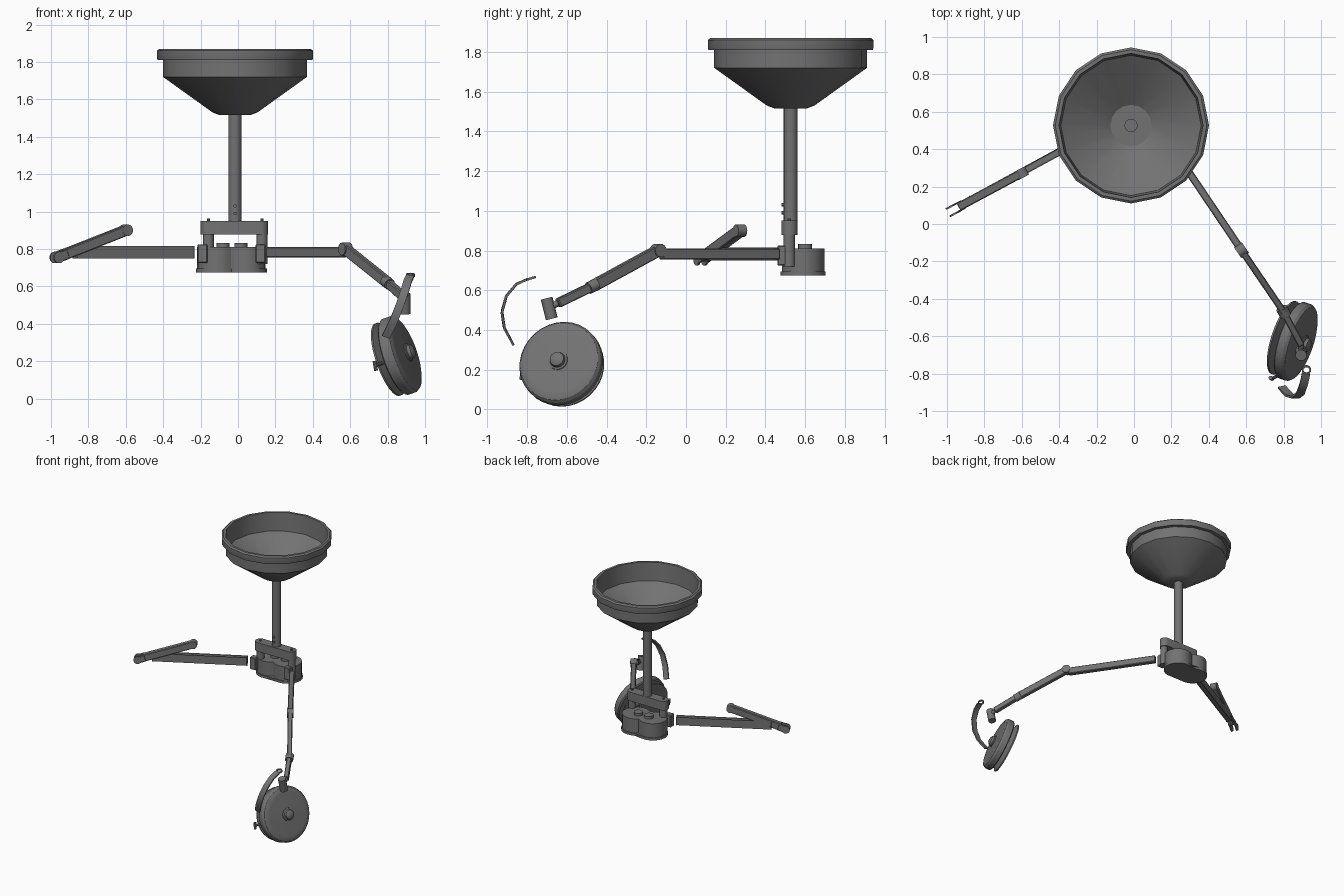
import bpy, bmesh, math
from mathutils import Vector, Matrix

if "Cube" in bpy.data.objects:
    bpy.data.objects.remove(bpy.data.objects["Cube"], do_unlink=True)

grey = bpy.data.materials.new("dark_grey_metal")
grey.use_nodes = True
colour = (0.17, 0.17, 0.17, 1)
grey.diffuse_color = colour
grey.node_tree.nodes["Principled BSDF"].inputs["Base Color"].default_value = colour
parts = []


def finish(name, bm):
    bmesh.ops.recalc_face_normals(bm, faces=bm.faces)
    mesh = bpy.data.meshes.new(name)
    bm.to_mesh(mesh)
    bm.free()
    mesh.materials.append(grey)
    ob = bpy.data.objects.new(name, mesh)
    bpy.context.collection.objects.link(ob)
    parts.append(ob)
    return ob


def lathe(name, profile, origin, axis=(0, 0, 1), sides=16):
    """Spin (radius, height) points about an axis."""
    bm = bmesh.new()
    verts = [bm.verts.new((r, 0, h)) for r, h in profile]
    edges = [bm.edges.new(p) for p in zip(verts, verts[1:])]
    bmesh.ops.spin(bm, geom=verts + edges, cent=(0, 0, 0), axis=(0, 0, 1),
                   angle=math.tau, steps=sides, use_merge=True)
    bmesh.ops.remove_doubles(bm, verts=bm.verts, dist=0.0005)
    turn = Vector(axis).to_track_quat('Z', 'Y').to_matrix().to_4x4()
    bm.transform(Matrix.Translation(origin) @ turn)
    return finish(name, bm)


def rod(name, a, b, r, sides=16):
    a, b = Vector(a), Vector(b)
    n = (b - a).length
    return lathe(name, [(0, 0), (r, 0), (r, n), (0, n)], a, b - a, sides)


def bar(name, a, b, width, height):
    """Rectangular beam from a to b."""
    a, b = Vector(a), Vector(b)
    bm = bmesh.new()
    bmesh.ops.create_cube(bm, size=1)
    bm.transform(Matrix.Translation((a + b) / 2)
                 @ (b - a).to_track_quat('X', 'Z').to_matrix().to_4x4()
                 @ Matrix.Diagonal(((b - a).length, width, height, 1)))
    bmesh.ops.bevel(bm, geom=bm.edges[:], offset=0.005, segments=1, affect='EDGES')
    return finish(name, bm)


def pivot(name, at, along, r, width):
    """Sideways hinge barrel."""
    side = Vector(along).cross((0, 0, 1)).normalized() * width / 2
    return rod(name, Vector(at) - side, Vector(at) + side, r)


def twin_lobe(name, centre, gap, r, half_angle, z0, z1):
    """Prism with two rounded ends."""
    bm = bmesh.new()
    outline = []
    for sign in (1, -1):
        for i in range(17):
            a = math.radians(half_angle) * (i / 8 - 1)
            outline.append(bm.verts.new((centre[0] + sign * (gap + r * math.cos(a)),
                                         centre[1] + sign * r * math.sin(a), z0)))
    bmesh.ops.remove_doubles(bm, verts=bm.verts, dist=0.0005)
    face = bm.faces.new([v for v in outline if v.is_valid])
    top = bmesh.ops.extrude_face_region(bm, geom=[face])["geom"]
    bmesh.ops.translate(bm, vec=(0, 0, z1 - z0),
                        verts=[g for g in top if isinstance(g, bmesh.types.BMVert)])
    return finish(name, bm)


# Ceiling bowl and pole
hub = Vector((-0.016, 0.527, 0))
lathe("ceiling_bowl", [(0, 1.515), (0.08, 1.515), (0.12, 1.53), (0.385, 1.72), (0.385, 1.81),
                       (0.414, 1.81), (0.417, 1.82), (0.417, 1.86), (0.405, 1.87), (0.385, 1.87),
                       (0.375, 1.72), (0.11, 1.54), (0, 1.54)], hub)
rod("pole", hub + Vector((0, 0, 0.88)), hub + Vector((0, 0, 1.56)), 0.035)
for z in (0.99, 1.03):
    rod("pole_screw", hub + Vector((0, 0, z)), hub + Vector((0, -0.045, z)), 0.009, 8)

# Bracket below the pole
twin_lobe("bracket_plate", (-0.02, 0.522), 0.14, 0.04, 90, 0.877, 0.95)
for x in (-0.158, 0.128):
    rod("bracket_post", (x, 0.52, 0.72), (x, 0.52, 0.88), 0.029)
    rod("bracket_bolt", (x, 0.52, 0.94), (x, 0.52, 0.962), 0.009, 8)

# Twin housing
twin_lobe("housing", (-0.035, 0.59), 0.075, 0.108, 133, 0.69, 0.81)
twin_lobe("housing_flange", (-0.035, 0.59), 0.075, 0.114, 133, 0.675, 0.695)
for x in (-0.08, 0.015):
    rod("housing_knob", (x, 0.6, 0.8), (x, 0.6, 0.832), 0.035)
for x in (-0.19, 0.12):
    bar("arm_mount", (x - 0.027, 0.485, 0.775), (x + 0.027, 0.485, 0.775), 0.05, 0.1)

# Left arm carrying the lamp
knee = Vector((0.575, -0.14, 0.80))
wrist = Vector((0.80, -0.47, 0.62))
tip = Vector((0.893, -0.645, 0.535))
shoulder = Vector((0.167, 0.465, 0.782))
bar("left_upper_arm", shoulder, (0.565, -0.125, 0.782), 0.04, 0.056)
bar("left_forearm", knee, wrist, 0.036, 0.058)
pivot("left_knee", knee, wrist - knee, 0.034, 0.05)
step = (tip - wrist).normalized() * 0.025
rod("wrist_collar", wrist - step, wrist + step, 0.031)
bar("left_wrist_arm", wrist, tip, 0.036, 0.046)
rod("wrist_neck", tip, (0.895, -0.69, 0.512), 0.016)
rod("lamp_swivel", (0.893, -0.676, 0.456), (0.893, -0.702, 0.56), 0.03)

# Right arm, folded back over itself
elbow = Vector((-0.968, 0.075, 0.755))
end = Vector((-0.60, 0.272, 0.90))
bar("right_upper_arm", (-0.246, 0.47, 0.782), (-0.87, 0.13, 0.782), 0.04, 0.056)
fold = end - elbow
side = fold.cross((0, 0, 1)).normalized() * 0.022
bar("right_forearm", elbow + fold * 0.1, end, 0.046, 0.056)
for s in (-1, 1):
    bar("elbow_fork", elbow + side * s, elbow + fold * 0.14 + side * s, 0.008, 0.056)
    pivot("elbow_disc", elbow + side * s, fold, 0.031, 0.01)
pivot("right_end_joint", end, fold, 0.031, 0.05)

# Lamp head: reflector, drum and rear knob
axis = Vector((0.90, -0.30, 0.31)).normalized()
centre = Vector((0.853, -0.625, 0.227))
lathe("lamp_reflector", [(0, -0.035), (0.12, -0.042), (0.195, -0.062), (0.205, -0.06),
                         (0.205, -0.05), (0.14, -0.025), (0.14, -0.01), (0, -0.01)],
      centre, axis, 32)
lathe("lamp_drum", [(0, -0.018), (0.205, -0.018), (0.215, -0.01), (0.215, 0.03), (0.205, 0.045),
                    (0.18, 0.055), (0.165, 0.055), (0.06, 0.062), (0, 0.062)], centre, axis, 32)
lathe("lamp_knob", [(0.05, 0.055), (0.05, 0.068), (0.04, 0.072), (0.036, 0.088), (0.02, 0.097),
                    (0, 0.098)], centre, axis, 20)
rod("lamp_pin", (0.79, -0.80, 0.195), (0.74, -0.825, 0.18), 0.009, 10)
rod("lamp_pin_grip", (0.738, -0.828, 0.15), (0.73, -0.822, 0.2), 0.011, 10)

# Curved strap handle with its end ring
path = [Vector(p) for p in ((0.79, -0.872, 0.33), (0.83, -0.915, 0.41), (0.862, -0.927, 0.49),
                            (0.89, -0.905, 0.57), (0.908, -0.855, 0.63), (0.92, -0.80, 0.655))]
bm = bmesh.new()
rows = []
for i, p in enumerate(path):
    run = (path[min(i + 1, len(path) - 1)] - path[max(i - 1, 0)]).normalized()
    across = (Vector((1, 0, 0)) - run * run.x).normalized() * 0.022
    out = run.cross(across).normalized() * 0.006
    rows.append([bm.verts.new(p + across * s + out * t)
                 for s, t in ((-1, -1), (1, -1), (1, 1), (-1, 1))])
for lo, hi in zip(rows, rows[1:]):
    for k in range(4):
        bm.faces.new((lo[k], lo[(k + 1) % 4], hi[(k + 1) % 4], hi[k]))
bm.faces.new(rows[0])
bm.faces.new(rows[-1])
finish("strap_handle", bm)
lathe("strap_ring", [(0.016, -0.006), (0.025, -0.006), (0.025, 0.006), (0.016, 0.006),
                     (0.016, -0.006)], (0.922, -0.78, 0.66), (0, -0.3, 1))

# Smooth shading with sharp edges kept
bpy.ops.object.select_all(action='DESELECT')
for ob in parts:
    ob.select_set(True)
bpy.context.view_layer.objects.active = parts[0]
bpy.ops.object.shade_smooth_by_angle(angle=math.radians(30))
